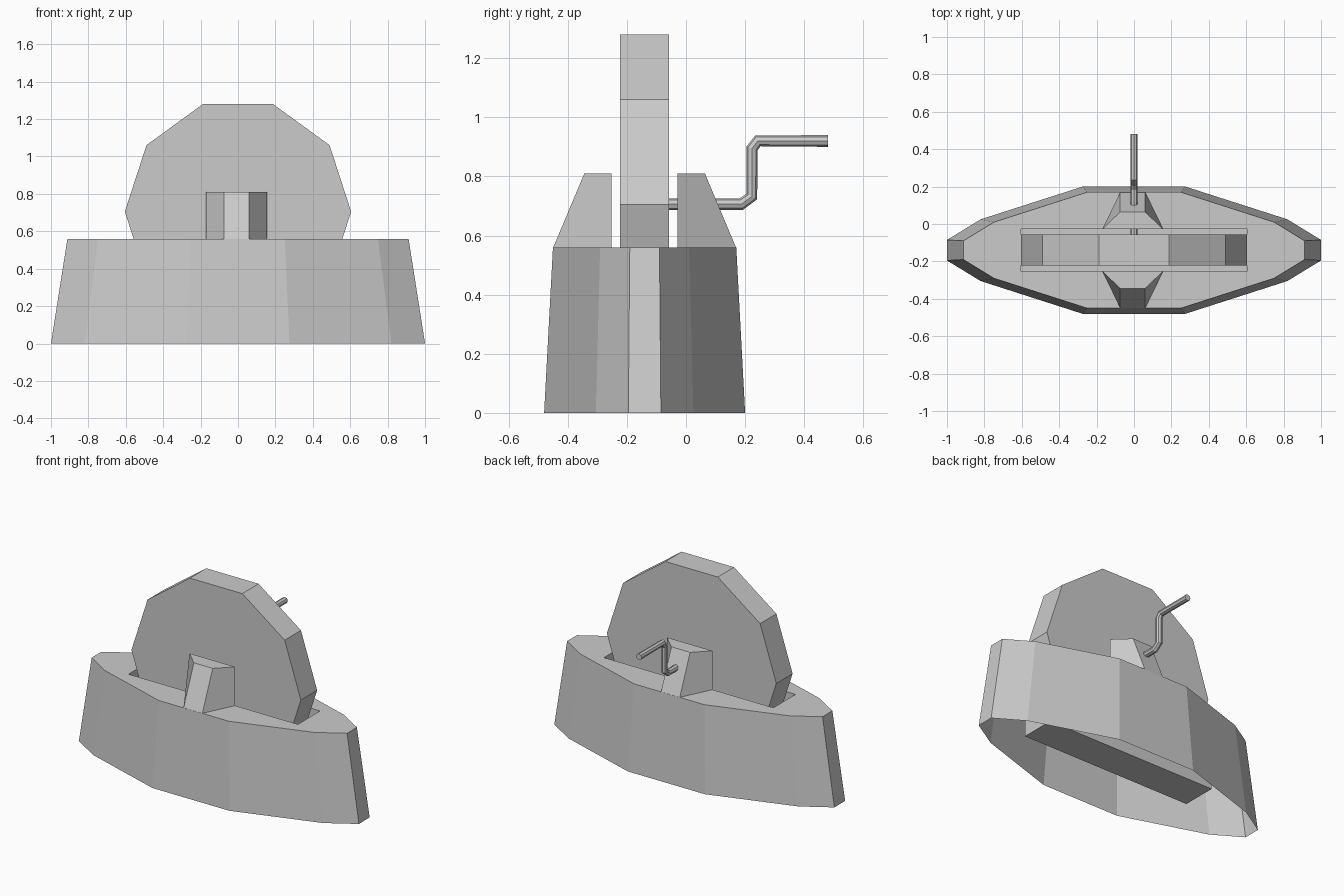
import bpy, bmesh, math

if "Cube" in bpy.data.objects:
    bpy.data.objects.remove(bpy.data.objects["Cube"])

CY = -0.14          # centre line of base and wheel
TOP = 0.56          # height of the base


def finish(bm, name):
    bmesh.ops.recalc_face_normals(bm, faces=bm.faces)
    me = bpy.data.meshes.new(name)
    bm.to_mesh(me)
    bm.free()
    ob = bpy.data.objects.new(name, me)
    bpy.context.collection.objects.link(ob)
    return ob


def ring(bm, pts):
    return [bm.verts.new(p) for p in pts]


def skin(bm, a, b):
    n = len(a)
    for i in range(n):
        bm.faces.new((a[i], a[(i + 1) % n], b[(i + 1) % n], b[i]))


# Base: tapered boat-shaped shell, open below, with a sunken trough
quarter = [(1.0, 0.055), (0.82, 0.165), (0.275, 0.34)]
half = quarter + [(-x, y) for x, y in reversed(quarter)]
outline = half + [(-x, -y) for x, y in half]
slot = [(0.605, 0.113), (-0.605, 0.113), (-0.605, -0.113), (0.605, -0.113)]

bm = bmesh.new()
low = ring(bm, [(x, CY + y, 0) for x, y in outline])
high = ring(bm, [(x * 0.912, CY + y * 0.912, TOP) for x, y in outline])
rim = ring(bm, [(x, CY + y, TOP) for x, y in slot])
floor = ring(bm, [(x, CY + y, 0.10) for x, y in slot])
skin(bm, low, high)
skin(bm, rim, floor)
bm.faces.new(floor)
# Deck around the slot: two long sides and two ends
for s in (0, 6):
    h = [high[(s + i) % 12] for i in range(6)]
    a, b = (rim[0], rim[1]) if s == 0 else (rim[2], rim[3])
    bm.faces.new([a] + h[1:5] + [b])
    bm.faces.new((a, h[0], h[1]))
    bm.faces.new((b, h[4], h[5]))
bm.faces.new((rim[1], high[5], high[6], rim[2]))
bm.faces.new((rim[3], high[11], high[0], rim[0]))
finish(bm, "base_trough")

# Grinding wheel: ten-sided disc
bm = bmesh.new()
R, CZ = 0.605, 0.705
sides = []
for y in (CY - 0.083, CY + 0.083):
    sides.append(ring(bm, [(R * math.cos(math.tau * i / 10), y,
                            CZ + R * math.sin(math.tau * i / 10)) for i in range(10)]))
    bm.faces.new(sides[-1])
skin(bm, *sides)
finish(bm, "grinding_wheel")

# Axle supports: wedge blocks mirrored either side of the wheel
for name, s in (("front_support", -1), ("back_support", 1)):
    bm = bmesh.new()
    rings = []
    for z, outer in ((TOP, 0.309), (0.81, 0.204)):
        rings.append(ring(bm, [(-0.007 + x, CY + s * y, z) for x, y in
                               ((-0.163, 0.112), (0.163, 0.112), (0.067, outer), (-0.067, outer))]))
    skin(bm, *rings)
    bm.faces.new(rings[1])
    finish(bm, name)

# Crank handle: bent rod swept along a short path
cu = bpy.data.curves.new("crank_handle", 'CURVE')
cu.dimensions = '3D'
cu.bevel_depth = 0.02
cu.bevel_resolution = 2
cu.use_fill_caps = True
path = [(-0.06, 0.706), (0.187, 0.706), (0.223, 0.732),
        (0.223, 0.894), (0.243, 0.92), (0.48, 0.92)]
sp = cu.splines.new('POLY')
sp.points.add(len(path) - 1)
for p, (y, z) in zip(sp.points, path):
    p.co = (0, y, z, 1)
sp.use_smooth = False
crank = bpy.data.objects.new("crank_handle", cu)
bpy.context.collection.objects.link(crank)
